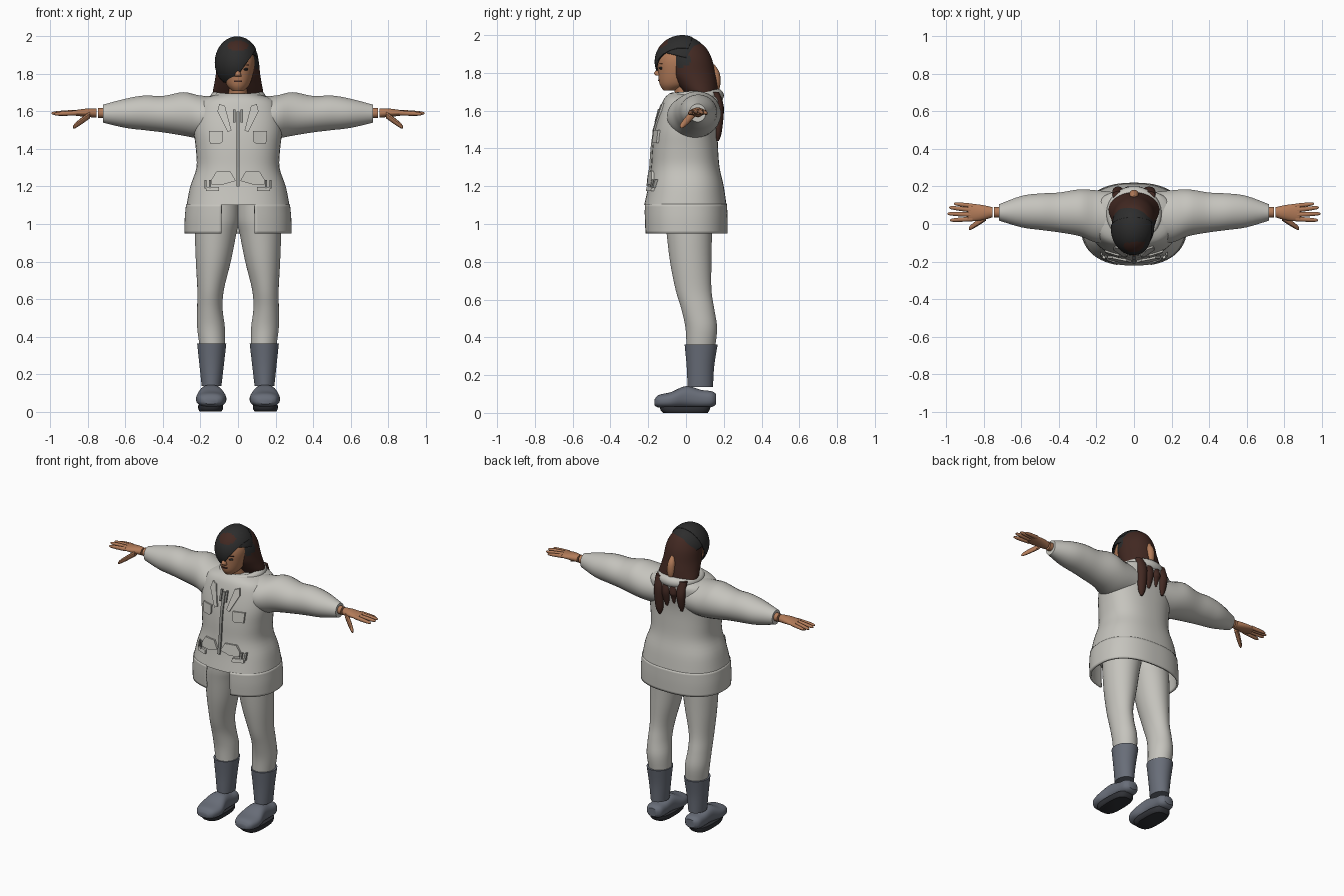
import bpy, bmesh, math
from mathutils import Vector

if "Cube" in bpy.data.objects:
    bpy.data.objects.remove(bpy.data.objects["Cube"])


def material(name, *rgb):
    m = bpy.data.materials.new(name)
    m.use_nodes = True
    m.diffuse_color = (*rgb, 1)
    m.node_tree.nodes["Principled BSDF"].inputs["Base Color"].default_value = (*rgb, 1)
    return m


CLOTH = material("pale grey cloth", .56, .55, .51)
TRIM = material("mid grey trim", .3, .3, .28)
BOOT = material("slate boot", .14, .155, .19)
SOLE = material("dark sole", .03, .032, .038)
SKIN = material("tan skin", .45, .2, .1)
BROWN = material("brown hair", .055, .022, .016)
BLACK = material("black hair", .026, .026, .026)

SIDES = (("left", 1), ("right", -1))


def finish(name, bm, mats, side=1, rule=None):
    """Turn a bmesh into a smooth-shaded object, mirrored in x if side is -1."""
    for v in bm.verts:
        v.co.x *= side
    bmesh.ops.recalc_face_normals(bm, faces=bm.faces)
    if rule:
        for f in bm.faces:
            f.material_index = rule(f.calc_center_median())
    me = bpy.data.meshes.new(name)
    bm.to_mesh(me)
    bm.free()
    for m in mats:
        me.materials.append(m)
    ob = bpy.data.objects.new(name, me)
    bpy.context.collection.objects.link(ob)
    bpy.ops.object.select_all(action="DESELECT")
    ob.select_set(True)
    bpy.context.view_layer.objects.active = ob
    bpy.ops.object.shade_smooth_by_angle(angle=math.radians(42))
    return ob


def spline(rings, steps):
    """Smooth the list of rings with a Catmull-Rom curve."""
    out = []
    last = len(rings) - 1
    for i in range(last):
        p, q, r, s = (rings[max(0, min(last, i + k))] for k in (-1, 0, 1, 2))
        for j in range(steps):
            t = j / steps
            out.append([b + t * (c - a + t * (2*a - 5*b + 4*c - d + t * (3*b - a - 3*c + d))) / 2
                        for a, b, c, d in zip(p, q, r, s)])
    return out + [list(rings[-1])]


def loft(bm, axis, rings, power=2, segs=32, steps=4, cap=True):
    """Skin superellipse rings (position, low a, high a, low b, high b) along an axis."""
    loops = []
    for t, a0, a1, b0, b1 in spline(rings, steps):
        loop = []
        for i in range(segs):
            ang = math.tau * (i + .5) / segs
            c, s = math.cos(ang), math.sin(ang)
            a = (a0 + a1) / 2 + (a1 - a0) / 2 * math.copysign(abs(c) ** (2 / power), c)
            b = (b0 + b1) / 2 + (b1 - b0) / 2 * math.copysign(abs(s) ** (2 / power), s)
            loop.append(bm.verts.new({"x": (t, a, b), "y": (a, t, b), "z": (a, b, t)}[axis]))
        loops.append(loop)
    for lo, hi in zip(loops, loops[1:]):
        for i in range(segs):
            j = (i + 1) % segs
            bm.faces.new((lo[i], lo[j], hi[j], hi[i]))
    if cap:
        bm.faces.new(loops[0])
        bm.faces.new(loops[-1])
    return bm


def part(name, axis, rings, mat, side=1, **kw):
    return finish(name, loft(bmesh.new(), axis, rings, **kw), [mat], side)


def mid(z, half, front, back):
    return (z, -half, half, front, back)


# Jacket body and split hem
TORSO = [mid(1.1, .275, -.222, .215), mid(1.2, .255, -.2, .2), mid(1.3, .222, -.185, .178),
         mid(1.4, .225, -.178, .17), mid(1.5, .236, -.165, .168), mid(1.6, .23, -.14, .18),
         mid(1.66, .2, -.118, .185), mid(1.69, .12, -.09, .16)]
part("jacket_body", "z", TORSO, CLOTH, power=2.4, segs=48)

bm = loft(bmesh.new(), "z", [mid(.95, .285, -.22, .22), mid(1.03, .284, -.224, .22),
                             mid(1.105, .277, -.224, .217)], power=2.4, segs=112, cap=False)
gap = [f for f in bm.faces if abs(f.calc_center_median().x) < .09 and f.calc_center_median().y < 0]
bmesh.ops.delete(bm, geom=gap, context="FACES")
hem = finish("jacket_hem", bm, [CLOTH])
hem.modifiers.new("thickness", "SOLIDIFY").thickness = .012

# Rolled collar, raised at the back
bm = bmesh.new()
N, M = 40, 12
grid = []
for i in range(N):
    u = math.tau * i / N
    back = (1 + math.sin(u)) / 2
    r = .02 + .016 * back
    grid.append([bm.verts.new(((.12 + r * math.cos(w)) * math.cos(u),
                               .045 + (.12 + r * math.cos(w)) * math.sin(u),
                               1.675 + .005 * back + r * math.sin(w)))
                 for w in (math.tau * j / M for j in range(M))])
for i in range(N):
    for j in range(M):
        k, n = (i + 1) % N, (j + 1) % M
        bm.faces.new((grid[i][j], grid[k][j], grid[k][n], grid[i][n]))
finish("collar", bm, [CLOTH])


def front_y(x, z):
    """Front surface of the jacket body."""
    for lo, hi in zip(TORSO, TORSO[1:]):
        if lo[0] <= z <= hi[0]:
            t = (z - lo[0]) / (hi[0] - lo[0])
            _, _, half, f, b = (p + t * (q - p) for p, q in zip(lo, hi))
            c = (f + b) / 2
            return c - (c - f) * max(0, 1 - (abs(x) / half) ** 2.4) ** (1 / 2.4)


def plate(name, outline, mat, side=1, out=.012):
    """Raised panel that follows the jacket front."""
    bm = bmesh.new()
    front = [bm.verts.new((x, front_y(x, z) - out, z)) for x, z in outline]
    back = [bm.verts.new((x, front_y(x, z) + .02, z)) for x, z in outline]
    bm.faces.new(front)
    bm.faces.new(back)
    for i in range(len(front)):
        j = i - 1
        bm.faces.new((front[i], front[j], back[j], back[i]))
    finish(name, bm, [mat], side)


def box(x0, x1, z0, z1):
    return [(x0, z0), (x1, z0), (x1, z1), (x0, z1)]


# Zip in short lengths so it hugs the body
for i in range(4):
    z = 1.2 + i * .1
    plate(f"zip_{i + 1}", box(-.009, .009, z, z + .1), TRIM, out=.01)

for tag, s in SIDES:
    # Front panels
    plate(tag + "_lapel", [(.035, 1.5), (.055, 1.49), (.11, 1.6), (.1, 1.64), (.07, 1.63)], CLOTH, s)
    plate(tag + "_lapel_strap", [(.014, 1.54), (.026, 1.54), (.026, 1.61), (.014, 1.61)], TRIM, s)
    plate(tag + "_chest_pocket", [(.08, 1.44), (.095, 1.43), (.15, 1.43), (.155, 1.497), (.08, 1.497)], CLOTH, s)
    plate(tag + "_waist_flap", [(.012, 1.23), (.08, 1.21), (.14, 1.21), (.14, 1.24), (.115, 1.28), (.04, 1.28)], CLOTH, s)
    plate(tag + "_buckle", box(.1, .17, 1.175, 1.198), CLOTH, s, .016)
    for k, x in enumerate((.145, .168)):
        plate(f"{tag}_buckle_prong_{k + 1}", box(x, x + .01, 1.19, 1.235), TRIM, s, .014)

    # Sleeve
    part(tag + "_sleeve", "x", [(.1, -.1, .17, 1.46, 1.68), (.2, -.1, .18, 1.455, 1.685),
         (.29, -.065, .185, 1.47, 1.703), (.4, -.045, .168, 1.488, 1.683), (.5, -.032, .163, 1.5, 1.685),
         (.6, -.018, .15, 1.512, 1.668), (.72, .018, .105, 1.54, 1.636)], CLOTH, s)

    # Wrist, palm, fingers and thumb
    part(tag + "_wrist", "x", [(.7, .035, .09, 1.565, 1.618), (.745, .035, .09, 1.565, 1.618)], SKIN, s)
    bm = loft(bmesh.new(), "x", [(.755, .035, .09, 1.567, 1.615), (.8, .022, .1, 1.57, 1.616),
                                 (.85, .015, .107, 1.575, 1.61), (.885, .018, .108, 1.58, 1.606)], segs=20)
    fingers = [((.86, .097, 1.593), (.96, .108, 1.585), .012), ((.87, .075, 1.595), (.985, .088, 1.588), .013),
               ((.87, .05, 1.595), (.993, .055, 1.59), .013), ((.86, .027, 1.592), (.98, .02, 1.586), .013),
               ((.79, .035, 1.582), (.88, -.025, 1.515), .019)]
    for p, q, r in fingers:
        rings = []
        for t, w in ((0, 1), (.5, .95), (.9, .7), (1, .3)):
            x, y, z = Vector(p).lerp(Vector(q), t)
            rings.append((x, y - r * w, y + r * w, z - r * w, z + r * w))
        loft(bm, "x", rings, segs=10, steps=2)
    finish(tag + "_hand", bm, [SKIN], s)

    # Trouser leg
    part(tag + "_trouser_leg", "z", [(.35, .068, .205, .002, .155), (.45, .07, .218, -.003, .165),
         (.55, .082, .218, -.025, .15), (.65, .075, .217, -.055, .135), (.8, .038, .225, -.085, .135),
         (.95, .008, .23, -.103, .138), (1.02, -.008, .225, -.11, .14), (1.11, -.01, .2, -.11, .14)], CLOTH, s)

    # Boot
    part(tag + "_boot_shaft", "z", [(.137, .088, .194, .008, .143), (.25, .075, .206, .003, .15),
         (.362, .062, .218, -.008, .168)], BOOT, s)
    part(tag + "_boot_foot", "y", [(-.167, .11, .18, .04, .07), (-.145, .08, .208, .028, .095),
         (-.08, .062, .224, .024, .11), (0, .08, .208, .026, .142), (.08, .085, .203, .026, .122),
         (.135, .088, .198, .03, .115), (.16, .11, .175, .045, .1)], BOOT, s, power=2.5)
    part(tag + "_boot_sole", "z", [(0, .09, .205, -.12, .115), (.014, .08, .212, -.135, .125),
         (.035, .08, .212, -.14, .13)], SOLE, s, power=3, steps=2)

# Head
part("neck", "z", [mid(1.62, .06, -.05, .07), mid(1.7, .05, -.06, .05), mid(1.78, .05, -.07, .04)], SKIN)
part("head", "z", [mid(1.708, .028, -.12, -.05), mid(1.74, .06, -.14, .02), mid(1.8, .08, -.147, .05),
     mid(1.87, .088, -.147, .06), mid(1.93, .07, -.12, .05), mid(1.96, .03, -.08, .02)], SKIN)
part("nose", "z", [mid(1.785, .018, -.158, -.13), mid(1.797, .017, -.17, -.13),
     mid(1.82, .009, -.157, -.13), mid(1.84, .006, -.15, -.13)], SKIN, segs=12)
part("mouth", "z", [mid(1.757, .022, -.148, -.12), mid(1.766, .024, -.149, -.12)], BROWN, segs=16)
for tag, s in SIDES:
    part(tag + "_eye", "z", [(1.819, .025, .05, -.138, -.12), (1.825, .02, .055, -.143, -.12),
         (1.831, .025, .05, -.138, -.12)], BLACK, s, segs=16)
    part(tag + "_eyebrow", "z", [(1.846, .018, .06, -.143, -.12), (1.851, .02, .06, -.143, -.12)], BROWN, s, segs=16)

# Long brown hair around the back of the head, with a dark patch at the left temple
bm = loft(bmesh.new(), "z", [mid(1.66, .13, .02, .17), mid(1.7, .135, -.015, .17), mid(1.75, .126, -.055, .165),
          mid(1.8, .118, -.085, .155), mid(1.88, .108, -.1, .135), mid(1.94, .08, -.09, .1),
          mid(1.965, .04, -.05, .06)], segs=64, steps=6)
finish("long_hair", bm, [BROWN, BLACK], rule=lambda c: int(
    c.x > .05 and ((c.y + .03) / .055) ** 2 + ((c.z - 1.87) / .04) ** 2 < 1))

# Strands that fall over the jacket back
for i, (x, w, low) in enumerate(((-.085, .03, 1.5), (-.03, .028, 1.54), (.025, .03, 1.51), (.08, .034, 1.44))):
    part(f"hair_strand_{i + 1}", "z", [(low, x - .008, x + .008, .16, .174), (low + .05, x - w * .8, x + w * .8, .15, .19),
         (1.62, x - w, x + w, .15, .2), (1.7, x - w, x + w, .13, .175)], BROWN, segs=14)
part("light_hair_lock", "z", [mid(1.685, .01, .15, .168), mid(1.74, .024, .14, .182), mid(1.8, .024, .13, .178),
     mid(1.845, .01, .12, .15)], SKIN, segs=14)


# Black crown and the sweeping fringe, with a brown patch on the forehead
def dome(name, grow, cuts):
    bm = bmesh.new()
    bmesh.ops.create_uvsphere(bm, u_segments=64, v_segments=40, radius=1)
    for v in bm.verts:
        v.co = Vector((v.co.x * .115 - .005, v.co.y * .142 - .02, v.co.z * .136 + 1.86)) \
            + v.co * grow
    for point, normal in cuts:
        geom = bm.verts[:] + bm.edges[:] + bm.faces[:]
        bmesh.ops.bisect_plane(bm, geom=geom, plane_co=point, plane_no=normal, clear_inner=True)
    ob = finish(name, bm, [BLACK, BROWN], rule=lambda c: int(
        c.y < 0 and (c.x / .055) ** 2 + ((c.z - 1.95) / .028) ** 2 < 1))
    ob.modifiers.new("thickness", "SOLIDIFY").thickness = .008


dome("crown_hair", 0, [((0, 0, 1.88), (0, .25, 1))])
dome("fringe", .004, [((0, 0, 1.755), (0, 0, 1)), ((0, -.04, 1.8), (0, -1, .4)),
                      ((-.03, 0, 1.75), (-.15, 0, .105))])
